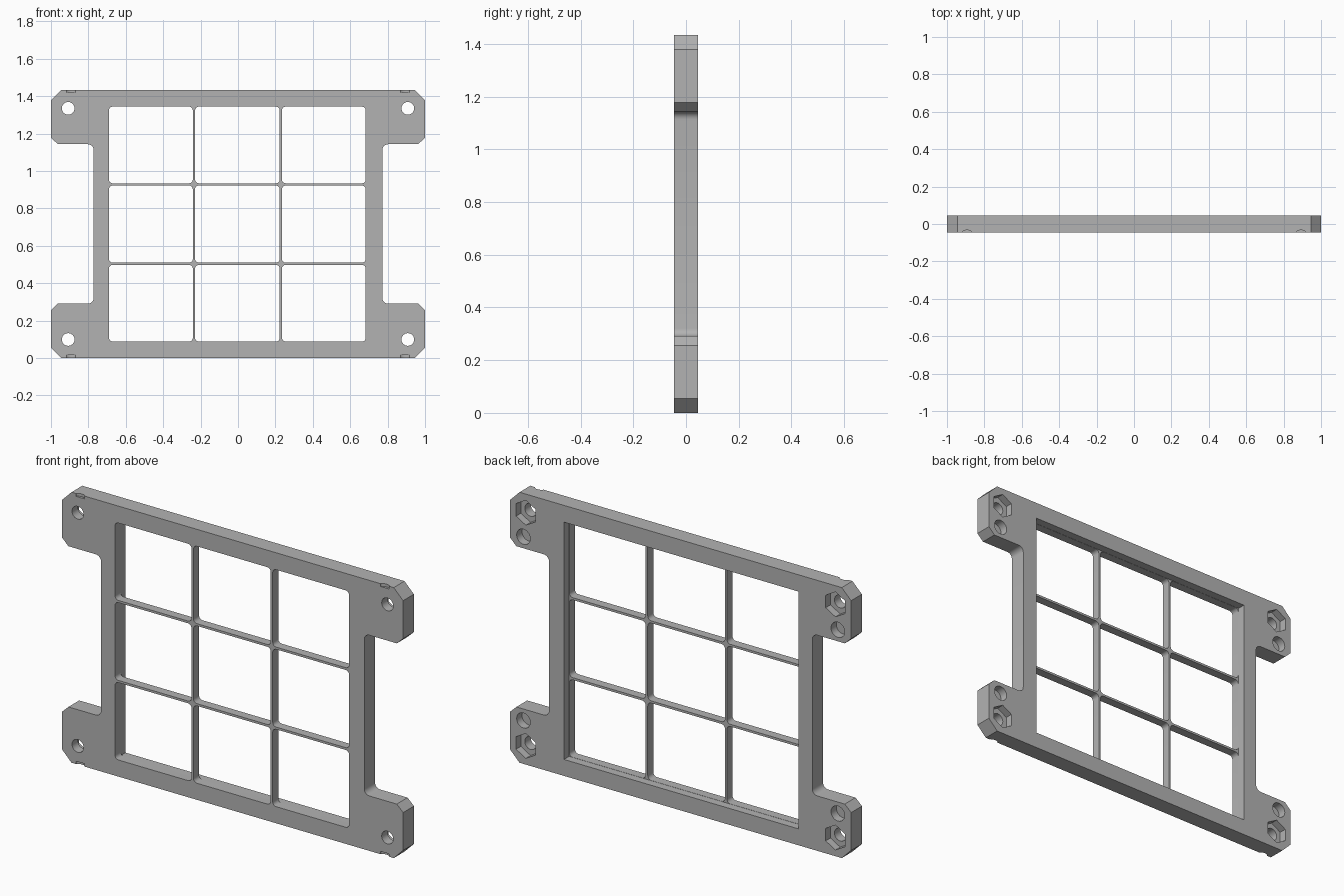
import bpy, bmesh, math

cube = bpy.data.objects.get("Cube")
if cube:
    bpy.data.objects.remove(cube, do_unlink=True)

HEIGHT, HALF_DEPTH = 1.434, 0.045
MID = HEIGHT / 2

grey = bpy.data.materials.new("plain grey")
grey.use_nodes = True
colour = (0.45, 0.45, 0.45, 1)
grey.diffuse_color = colour
grey.node_tree.nodes["Principled BSDF"].inputs["Base Color"].default_value = colour


def prism(name, points, y0, y1):
    """Extrude an outline in the x-z plane from y0 to y1."""
    bm = bmesh.new()
    face = bm.faces.new([bm.verts.new((x, y0, z)) for x, z in points])
    out = bmesh.ops.extrude_face_region(bm, geom=[face])
    for v in out["geom"]:
        if isinstance(v, bmesh.types.BMVert):
            v.co.y = y1
    bmesh.ops.recalc_face_normals(bm, faces=bm.faces)
    mesh = bpy.data.meshes.new(name)
    bm.to_mesh(mesh)
    bm.free()
    mesh.materials.append(grey)
    obj = bpy.data.objects.new(name, mesh)
    bpy.context.collection.objects.link(obj)
    return obj


def arc(cx, cz, r, start, end, n):
    angles = [math.radians(start + (end - start) * i / n) for i in range(n + 1)]
    return [(cx + r * math.cos(a), cz + r * math.sin(a)) for a in angles]


def ring(cx, cz, r, n, turn=0):
    return arc(cx, cz, r, turn, turn + 360, n)[:-1]


def rounded(x0, x1, z0, z1, r):
    return (arc(x1 - r, z1 - r, r, 0, 90, 5) + arc(x0 + r, z1 - r, r, 90, 180, 5)
            + arc(x0 + r, z0 + r, r, 180, 270, 5) + arc(x1 - r, z0 + r, r, 270, 360, 5))


def cut(body, cutter):
    mod = body.modifiers.new("cut", "BOOLEAN")
    mod.operation, mod.solver, mod.object = "DIFFERENCE", "EXACT", cutter
    bpy.context.view_layer.objects.active = body
    bpy.ops.object.modifier_apply(modifier=mod.name)
    bpy.data.objects.remove(cutter, do_unlink=True)


# Plate outline: one quarter, mirrored to all four corner tabs
quarter = (arc(0.802, MID + 0.396, 0.03, 180, 90, 6)
           + [(0.963, 1.143), (1, 1.178), (1, 1.379), (0.945, HEIGHT)])
upper = quarter + [(-x, z) for x, z in reversed(quarter)]
outline = upper + [(-x, HEIGHT - z) for x, z in upper]
frame = prism("grid_frame", outline, -HALF_DEPTH, HALF_DEPTH)

# Nine rounded openings leave the thin bars
BAR = 0.006
xs = [-0.69 - BAR, -0.2355, 0.229, 0.683 + BAR]
zs = [0.088 - BAR, 0.504, 0.928, 1.344 + BAR]
for x0, x1 in zip(xs, xs[1:]):
    for z0, z1 in zip(zs, zs[1:]):
        cell = rounded(x0 + BAR, x1 - BAR, z0 + BAR, z1 - BAR, 0.02)
        cut(frame, prism("cell", cell, -0.1, 0.1))

# Square window behind the bars, which fill only the front half
x0, x1, z0, z1 = -0.691, 0.684, 0.087, 1.345
cut(frame, prism("window", [(x0, z0), (x1, z0), (x1, z1), (x0, z1)], 0.002, 0.1))

# Corner tabs: bolt hole, hexagonal nut pocket, round blind pocket, edge notch
for sx in (-1, 1):
    for sz in (-1, 1):
        x, z = sx * 0.908, MID + sz * 0.618
        cut(frame, prism("bolt_hole", ring(x, z, 0.034, 24), -0.1, 0.1))
        cut(frame, prism("nut_pocket", ring(x, z, 0.066, 6, 30), 0.005, 0.1))
        cut(frame, prism("round_pocket", ring(sx * 0.922, MID + sz * 0.487, 0.04, 24), 0.0, 0.1))
        bpy.ops.mesh.primitive_cylinder_add(
            vertices=16, radius=0.025, depth=0.04,
            location=(sx * 0.893, -HALF_DEPTH, MID + sz * (MID + 0.005)))
        notch = bpy.context.object
        notch.scale.y = 0.5
        bpy.context.view_layer.update()
        cut(frame, notch)

# Round fillets and holes shade smooth, edges stay sharp
bpy.ops.object.select_all(action="DESELECT")
frame.select_set(True)
bpy.context.view_layer.objects.active = frame
bpy.ops.object.shade_smooth_by_angle(angle=math.radians(30))
